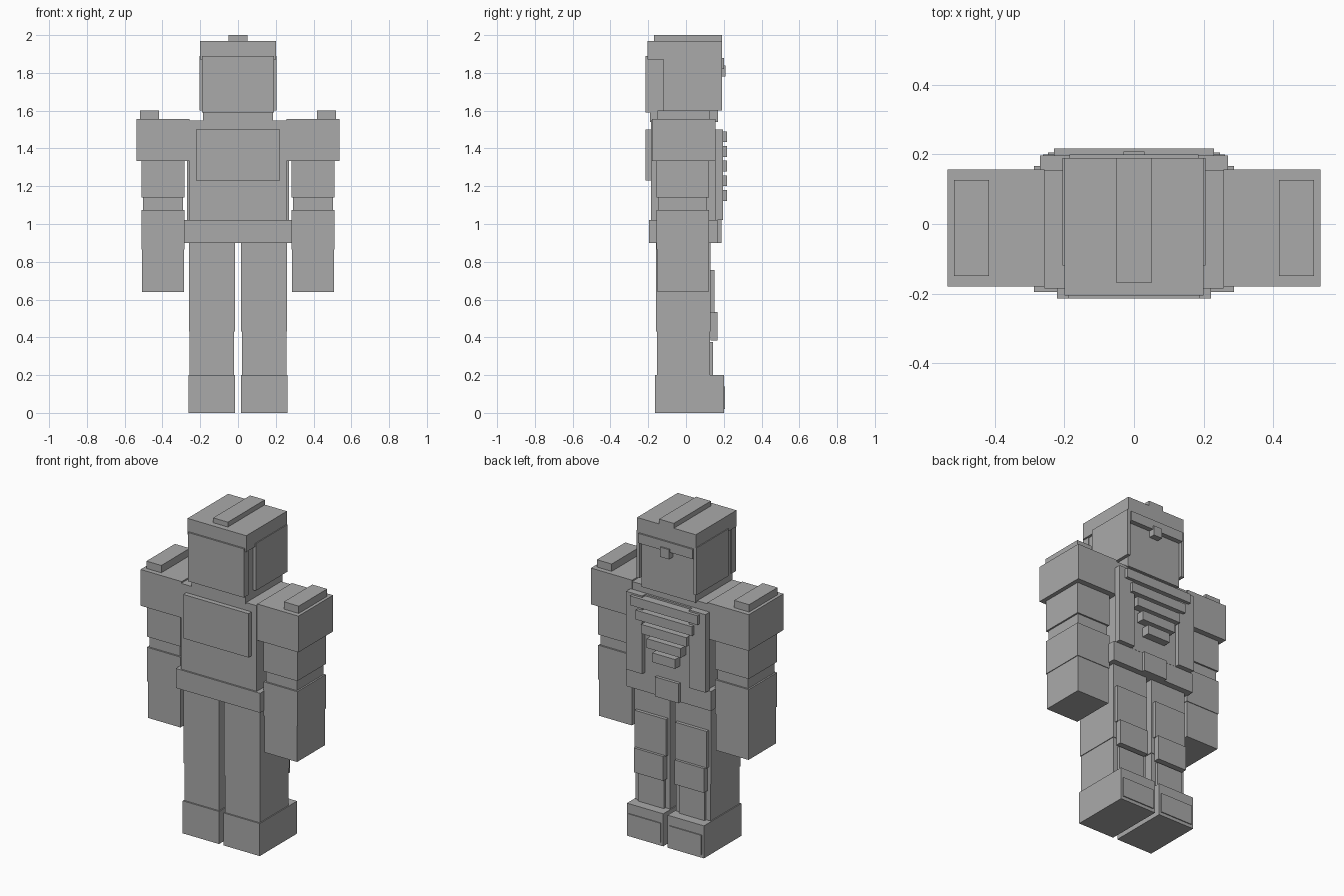
import bpy
import bmesh
from mathutils import Vector

cube = bpy.data.objects.get("Cube")
if cube:
    bpy.data.objects.remove(cube, do_unlink=True)

grey = bpy.data.materials.new("plain_grey")
grey.use_nodes = True
tone = (.4, .4, .4, 1)
grey.diffuse_color = tone
grey.node_tree.nodes["Principled BSDF"].inputs["Base Color"].default_value = tone


def around(half):
    return (-half, half)


def make_box(name, ranges):
    bm = bmesh.new()
    bmesh.ops.create_cube(bm, size=1)
    for vert in bm.verts:
        vert.co = Vector([high if side > 0 else low
                          for side, (low, high) in zip(vert.co, ranges)])
    mesh = bpy.data.meshes.new(name)
    bm.to_mesh(mesh)
    bm.free()
    mesh.materials.append(grey)
    bpy.context.collection.objects.link(bpy.data.objects.new(name, mesh))


class Block:
    """A box given by its ranges; one that lies off-centre gets a mirrored twin."""

    def __init__(self, name, x, y, z):
        self.ranges = {"x": x, "y": y, "z": z}
        if x[0] > 0:
            make_box("left_" + name, (x, y, z))
            make_box("right_" + name, ((-x[1], -x[0]), y, z))
        else:
            make_box(name, (x, y, z))

    def attach(self, name, side, thick, inset=0, **given):
        """Add a block on one side, as wide as this one less the inset."""
        ranges = {axis: (low + inset, high - inset)
                  for axis, (low, high) in self.ranges.items()}
        ranges.update(given)
        sign, axis = side
        low, high = self.ranges[axis]
        ranges[axis] = (high, high + thick) if sign == "+" else (low - thick, low)
        return Block(name, **ranges)


# Head and helmet
head = Block("head", x=around(.185), y=around(.17), z=(1.6, 1.87))
cap = head.attach("helmet_cap", "+z", thick=.1, inset=-.015, y=(-.205, .19))
cap.attach("helmet_crest", "+z", thick=.03, x=around(.05), y=(-.17, .19))
head.attach("helmet_back", "-y", thick=.045, inset=-.005, z=(1.59, 1.89))
head.attach("brow_band", "+y", thick=.03, z=(1.82, 1.88))
head.attach("brow_gem", "+y", thick=.038, x=around(.03), z=(1.78, 1.84))
head.attach("ear_panel", "+x", thick=.02, y=(-.12, .19), z=(1.6, 1.89))
head.attach("neck", "-z", thick=.06, y=(-.19, .17))

# Torso
torso = Block("torso", x=around(.257), y=(-.185, .155), z=(1.02, 1.547))
torso.attach("back_panel", "-y", thick=.03, inset=.035, z=(1.23, 1.5))
torso.attach("chest_panel", "+y", thick=.013, inset=.05, z=(1.02, 1.5))
torso.attach("chest_rail", "+y", thick=.042, x=(.16, .27), z=(1.02, 1.5))
for row in range(5):
    top = 1.49 - row * .0775
    torso.attach(f"chest_rib_{row + 1}", "+y", thick=.062,
                 x=around(.23 - row * .038), z=(top - .057, top))
belt = torso.attach("belt", "-z", thick=.12, inset=-.03, y=(-.195, .167))
belt.attach("buckle", "+y", thick=.02, x=around(.08))

# Arms, from the shoulder down
shoulder = torso.attach("shoulder", "+x", thick=.28, y=(-.18, .157), z=(1.333, 1.556))
shoulder.attach("shoulder_pad", "+z", thick=.045, inset=.03, x=(.417, .518))
upper_arm = shoulder.attach("upper_arm", "-z", thick=.193, inset=.025, y=(-.155, .122))
elbow = upper_arm.attach("elbow", "-z", thick=.065, inset=.01)
forearm = elbow.attach("forearm", "-z", thick=.21, inset=-.01)
forearm.attach("hand", "-z", thick=.225, inset=.004)

# Legs, from the belt down
thigh = belt.attach("thigh", "-z", thick=.47, x=(.017, .26), y=(-.158, .13))
thigh.attach("thigh_plate", "+y", thick=.02, inset=.014, z=(.53, .757))
thigh.attach("knee_plate", "+y", thick=.036, inset=.022, z=(.383, .533))
shin = thigh.attach("shin", "-z", thick=.23, inset=.004)
shin.attach("shin_plate", "+y", thick=.016, inset=.03, z=(.2, .375))
foot = shin.attach("foot", "-z", thick=.2, inset=-.006, y=(-.163, .2))
foot.attach("toe_plate", "+y", thick=.006, inset=.014, z=(.02, .14))
